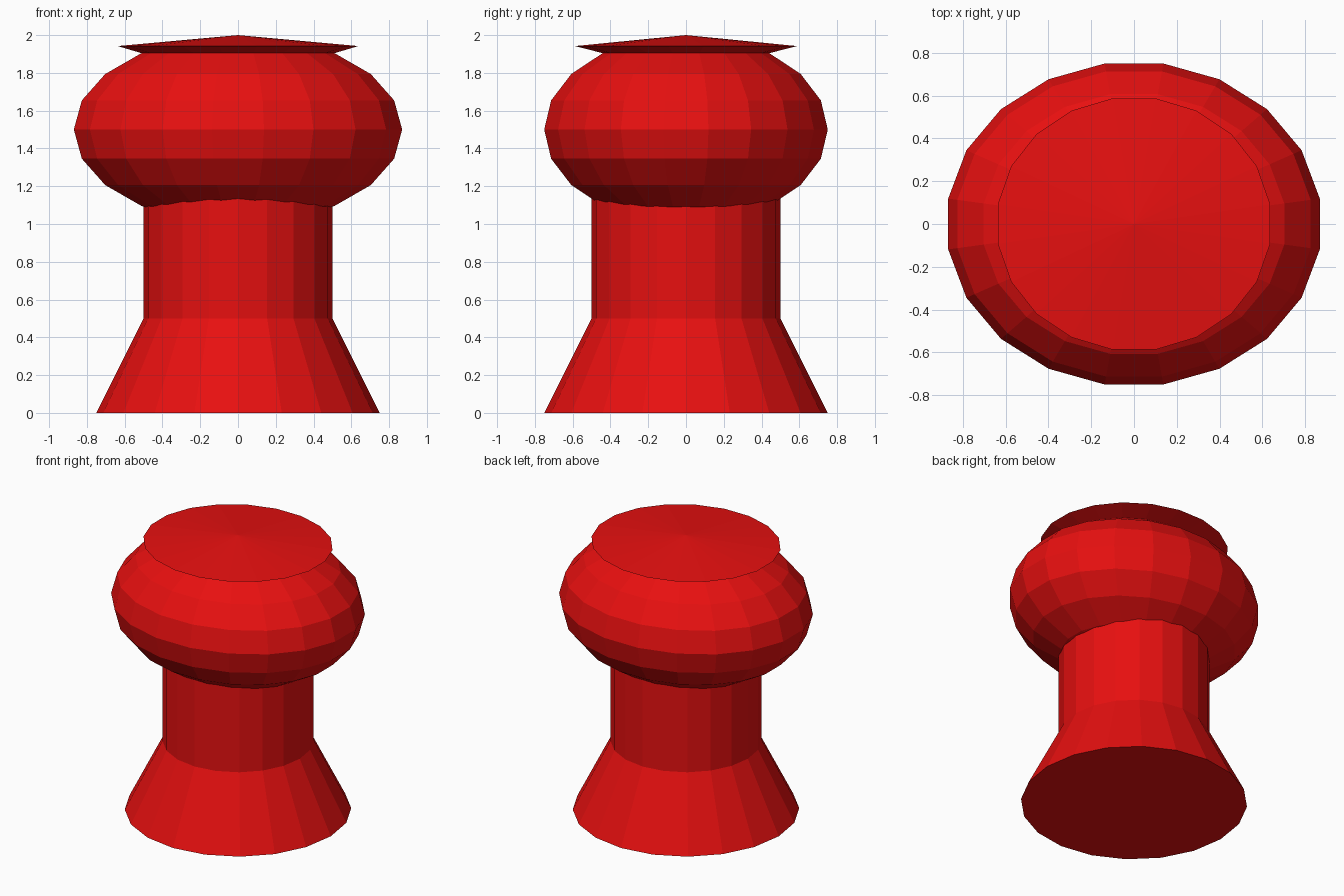
import bpy, bmesh, math

if "Cube" in bpy.data.objects:
    bpy.data.objects.remove(bpy.data.objects["Cube"])

SIDES = 20
red = bpy.data.materials.new("red")
red.diffuse_color = (0.8, 0.005, 0.005, 1)
red.use_nodes = True
red.node_tree.nodes["Principled BSDF"].inputs["Base Color"].default_value = red.diffuse_color


def lathe(name, profile, offset=0.0):
    """Stack elliptical rings (rx, ry, z); a zero radius makes a pole."""
    bm = bmesh.new()
    rings = []
    for rx, ry, z in profile:
        if rx == 0:
            rings.append([bm.verts.new((0, 0, z))])
        else:
            angles = [offset + i * math.tau / SIDES for i in range(SIDES)]
            rings.append([bm.verts.new((rx * math.cos(a), ry * math.sin(a), z)) for a in angles])
    for low, high in zip(rings, rings[1:]):
        for i in range(SIDES):
            j = (i + 1) % SIDES
            if len(low) == 1:
                bm.faces.new((low[0], high[j], high[i]))
            elif len(high) == 1:
                bm.faces.new((low[i], low[j], high[0]))
            else:
                bm.faces.new((low[i], low[j], high[j], high[i]))
    # Close open ends
    if len(rings[0]) > 1:
        bm.faces.new(rings[0][::-1])
    if len(rings[-1]) > 1:
        bm.faces.new(rings[-1])
    bmesh.ops.recalc_face_normals(bm, faces=bm.faces)
    mesh = bpy.data.meshes.new(name)
    bm.to_mesh(mesh)
    bm.free()
    mesh.materials.append(red)
    obj = bpy.data.objects.new(name, mesh)
    bpy.context.collection.objects.link(obj)
    return obj


# Flared foot and straight shaft
lathe("flared_stem", [(0.75, 0.75, 0), (0.5, 0.5, 0.5), (0.5, 0.5, 1.4)])

# Oval head: ellipsoid rings, then a wide thin lip rising to a shallow point
head = [(0, 0, 1.0)]
for k in range(-4, 4):
    lat = math.radians(18 * k)
    head.append((0.88 * math.cos(lat), 0.76 * math.cos(lat), 1.5 + 0.5 * math.sin(lat)))
head += [(0.645, 0.595, 1.942), (0, 0, 2.0)]
lathe("oval_head_with_lip", head, math.radians(9))
